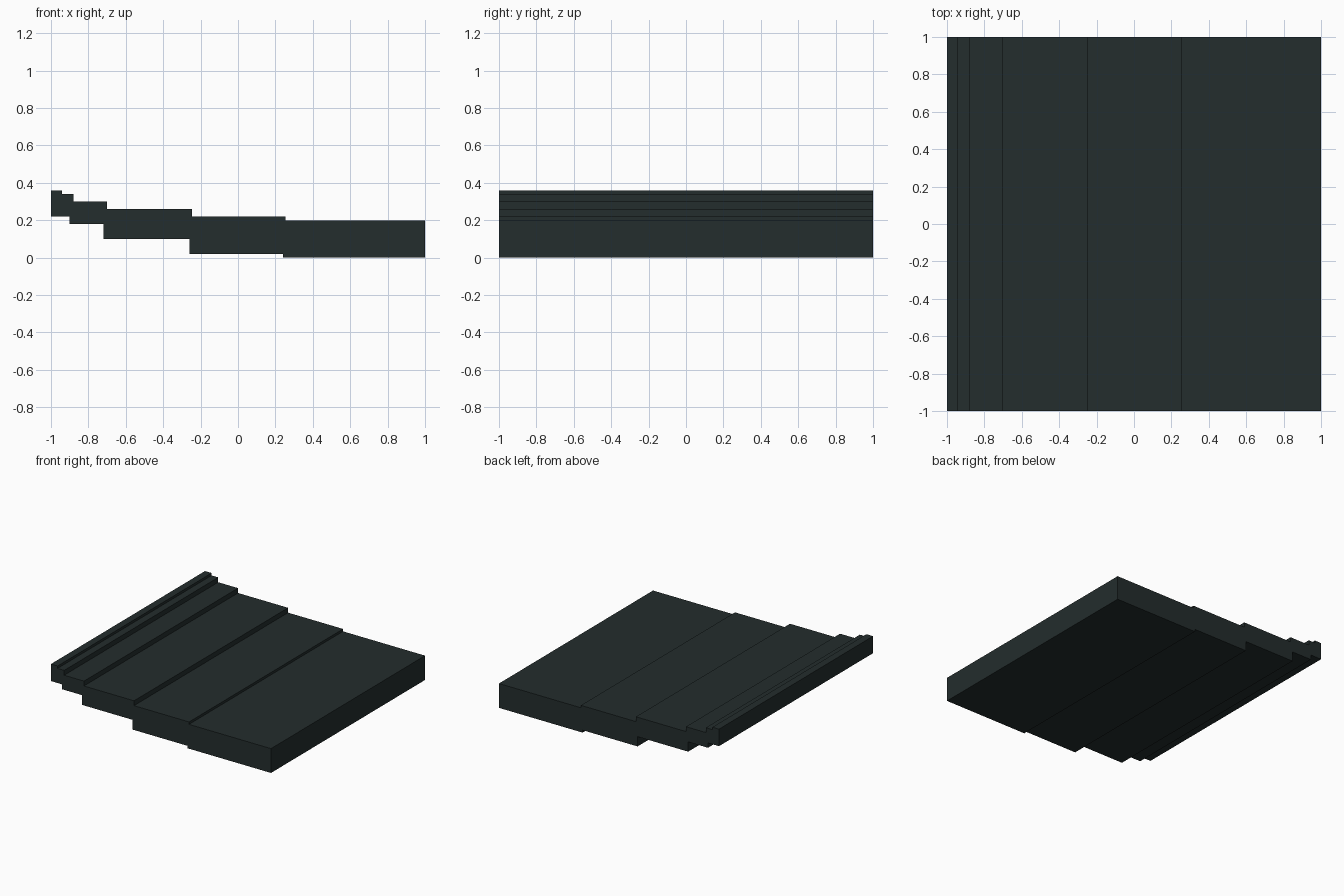
import bpy, bmesh

if "Cube" in bpy.data.objects:
    bpy.data.objects.remove(bpy.data.objects["Cube"])

# Dark slate colour
mat = bpy.data.materials.new("dark slate")
mat.diffuse_color = (0.017, 0.026, 0.026, 1)
mat.use_nodes = True
mat.node_tree.nodes["Principled BSDF"].inputs["Base Color"].default_value = mat.diffuse_color

# Stepped levels: (right end x, height)
top = [(-0.94, 0.36), (-0.88, 0.34), (-0.70, 0.30), (-0.245, 0.26), (0.255, 0.22), (1, 0.20)]
bottom = [(-0.90, 0.22), (-0.72, 0.18), (-0.26, 0.10), (0.24, 0.02), (1, 0)]


def stairs(levels):
    pts, x = [], -1
    for end, z in levels:
        pts += [(x, z), (end, z)]
        x = end
    return pts


# Stepped slab: side profile extruded from front to back
bm = bmesh.new()
outline = stairs(bottom) + stairs(top)[::-1]
face = bm.faces.new([bm.verts.new((x, -1, z)) for x, z in outline])
ext = bmesh.ops.extrude_face_region(bm, geom=[face], use_keep_orig=True)
bmesh.ops.translate(bm, vec=(0, 2, 0),
                    verts=[g for g in ext["geom"] if isinstance(g, bmesh.types.BMVert)])
bmesh.ops.recalc_face_normals(bm, faces=bm.faces)

mesh = bpy.data.meshes.new("stepped_slab")
bm.to_mesh(mesh)
bm.free()
mesh.materials.append(mat)
bpy.context.collection.objects.link(bpy.data.objects.new("stepped_slab", mesh))
